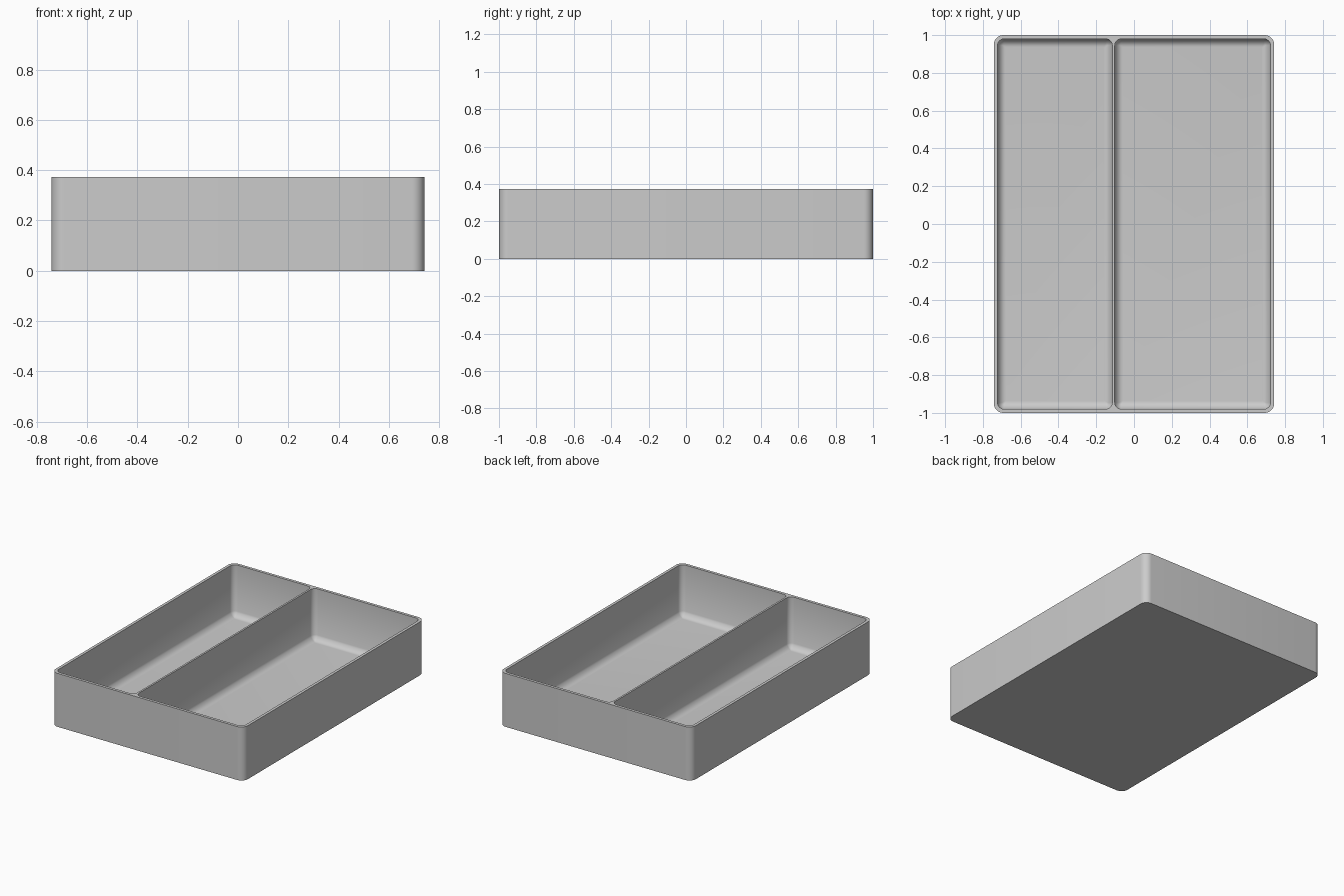
import bpy, bmesh
from math import cos, sin, pi, radians

cube = bpy.data.objects.get("Cube")
if cube:
    bpy.data.objects.remove(cube)

HALF_X, HALF_Y, HEIGHT = 0.742, 1.0, 0.373
WALL, FLOOR, COVE = 0.02, 0.015, 0.042
DIVIDER = (-0.115, -0.102)

grey = bpy.data.materials.new("plain_grey")
grey.use_nodes = True
grey.diffuse_color = (0.6, 0.6, 0.6, 1)
grey.node_tree.nodes["Principled BSDF"].inputs["Base Color"].default_value = (0.6, 0.6, 0.6, 1)


def ring(bm, x0, x1, y0, y1, radius, z, steps=8):
    """Rounded rectangle of vertices, counter-clockwise from above."""
    corners = [(x1 - radius, y1 - radius), (x0 + radius, y1 - radius),
               (x0 + radius, y0 + radius), (x1 - radius, y0 + radius)]
    verts = []
    for i, (cx, cy) in enumerate(corners):
        for s in range(steps + 1):
            a = pi / 2 * (i + s / steps)
            verts.append(bm.verts.new((cx + radius * cos(a), cy + radius * sin(a), z)))
    return verts


def rounded_block(name, x0, x1, y0, y1, radius, profile):
    """Loft rounded rectangles through (inset, height) pairs, bottom to top."""
    bm = bmesh.new()
    rings = [ring(bm, x0 + d, x1 - d, y0 + d, y1 - d, max(radius - d, 0.006), z)
             for d, z in profile]
    for low, high in zip(rings, rings[1:]):
        for i in range(len(low)):
            j = (i + 1) % len(low)
            bm.faces.new((low[i], low[j], high[j], high[i]))
    bm.faces.new(rings[0][::-1])
    bm.faces.new(rings[-1])
    mesh = bpy.data.meshes.new(name)
    bm.to_mesh(mesh)
    bm.free()
    mesh.materials.append(grey)
    obj = bpy.data.objects.new(name, mesh)
    bpy.context.collection.objects.link(obj)
    return obj


# Outer body
tray = rounded_block("tray", -HALF_X, HALF_X, -HALF_Y, HALF_Y, 0.05,
                     [(0, 0), (0, HEIGHT)])

# Compartments with a coved floor edge, either side of the divider
cove = []
for k in range(7):
    a = radians(60) * k / 6
    cove.append((COVE * (1 - sin(a) / sin(radians(60))),
                 FLOOR + COVE * (1 - cos(a)) / (1 - cos(radians(60))) * 0.85))
pocket_profile = cove + [(0, HEIGHT + 0.1)]
spans = {"narrow_pocket": (-HALF_X + WALL, DIVIDER[0]),
         "wide_pocket": (DIVIDER[1], HALF_X - WALL)}
for name, (x0, x1) in spans.items():
    cutter = rounded_block(name + "_cutter", x0, x1, -HALF_Y + WALL, HALF_Y - WALL,
                           0.035, pocket_profile)
    cutter.hide_render = True
    cutter.hide_set(True)
    cut = tray.modifiers.new(name, 'BOOLEAN')
    cut.operation = 'DIFFERENCE'
    cut.solver = 'EXACT'
    cut.object = cutter

# Bake the cuts, drop the cutters, then shade smoothly with crisp edges
bpy.ops.object.select_all(action='DESELECT')
bpy.context.view_layer.objects.active = tray
tray.select_set(True)
for mod in list(tray.modifiers):
    cutter = mod.object
    bpy.ops.object.modifier_apply(modifier=mod.name)
    bpy.data.objects.remove(cutter)
bpy.ops.object.shade_smooth_by_angle(angle=radians(28))
